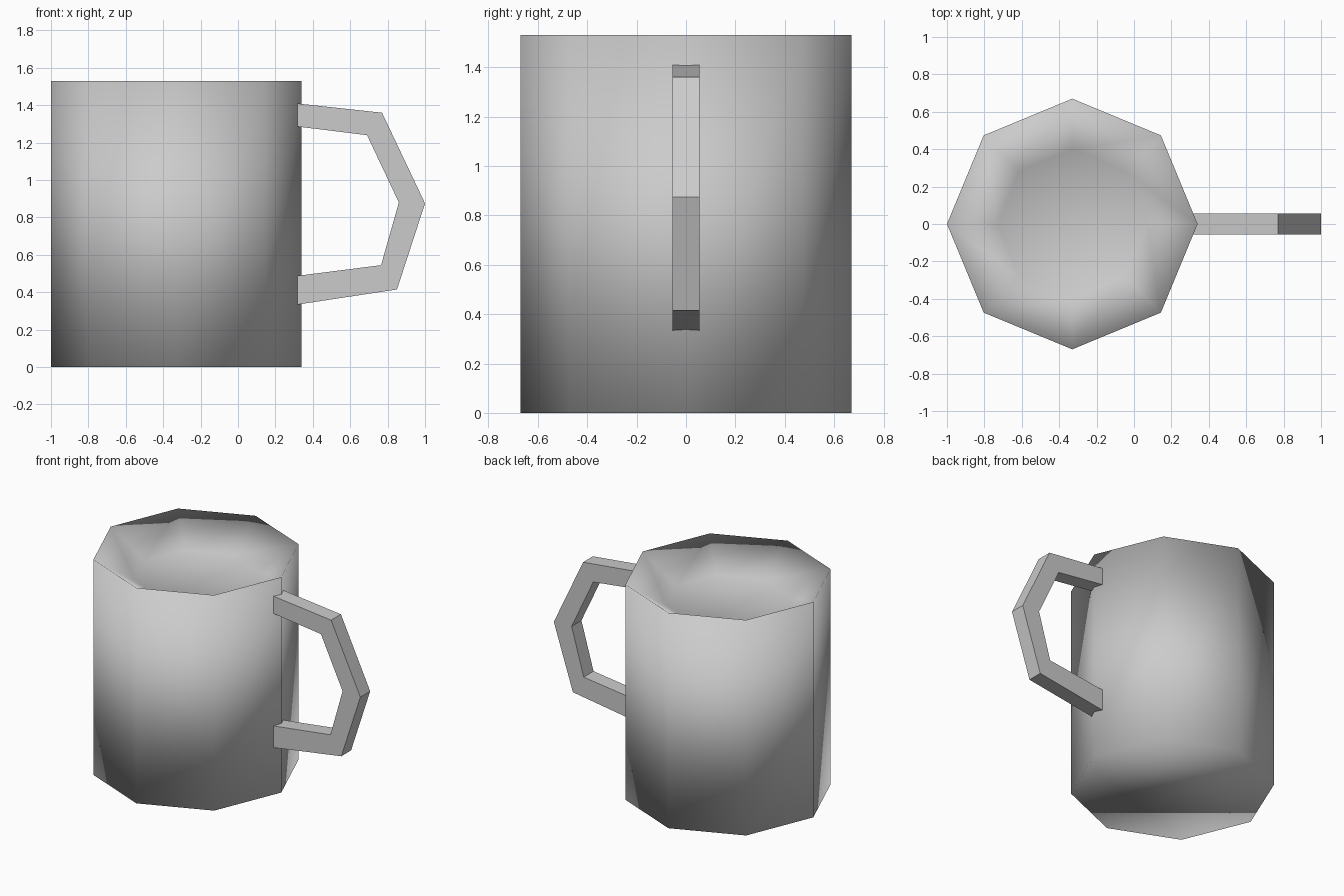
import bpy, bmesh, math

default = bpy.data.objects.get("Cube")
if default:
    bpy.data.objects.remove(default, do_unlink=True)

# One plain grey for the whole model
grey = bpy.data.materials.new("light_grey")
grey.diffuse_color = (0.6, 0.6, 0.6, 1)
grey.use_nodes = True
shader = grey.node_tree.nodes["Principled BSDF"]
shader.inputs["Base Color"].default_value = (0.6, 0.6, 0.6, 1)
shader.inputs["Roughness"].default_value = 0.8


def finish(bm, name, smooth):
    bmesh.ops.recalc_face_normals(bm, faces=bm.faces)
    for face in bm.faces:
        face.smooth = smooth
    mesh = bpy.data.meshes.new(name)
    bm.to_mesh(mesh)
    bm.free()
    mesh.materials.append(grey)
    obj = bpy.data.objects.new(name, mesh)
    bpy.context.collection.objects.link(obj)
    return obj


# Mug body: eight-sided, with a sunken top, smooth shaded throughout
SIDES, CENTRE_X = 8, -0.33
bm = bmesh.new()
rings = []
for radius, z in [(0.67, 0), (0.67, 1.53), (0.40, 1.36)]:
    angles = [2 * math.pi * i / SIDES for i in range(SIDES)]
    rings.append([bm.verts.new((CENTRE_X + radius * math.cos(a), radius * math.sin(a), z))
                  for a in angles])
for low, high in zip(rings, rings[1:]):
    for i in range(SIDES):
        j = (i + 1) % SIDES
        bm.faces.new((low[i], low[j], high[j], high[i]))
bm.faces.new(rings[0][::-1])
bm.faces.new(rings[-1])
finish(bm, "mug_body", True)

# Handle: angular band, flat shaded, joined to the corner of the body
HALF_WIDTH = 0.055
outer = [(0.31, 1.41), (0.77, 1.36), (1.0, 0.875), (0.85, 0.415), (0.31, 0.333)]
inner = [(0.31, 1.287), (0.69, 1.24), (0.86, 0.88), (0.765, 0.545), (0.31, 0.487)]
bm = bmesh.new()
sections = []
for (xo, zo), (xi, zi) in zip(outer, inner):
    corners = [(xo, -HALF_WIDTH, zo), (xo, HALF_WIDTH, zo),
               (xi, HALF_WIDTH, zi), (xi, -HALF_WIDTH, zi)]
    sections.append([bm.verts.new(c) for c in corners])
for a, b in zip(sections, sections[1:]):
    for i in range(4):
        j = (i + 1) % 4
        bm.faces.new((a[i], a[j], b[j], b[i]))
bm.faces.new(sections[0][::-1])
bm.faces.new(sections[-1])
finish(bm, "handle", False)
